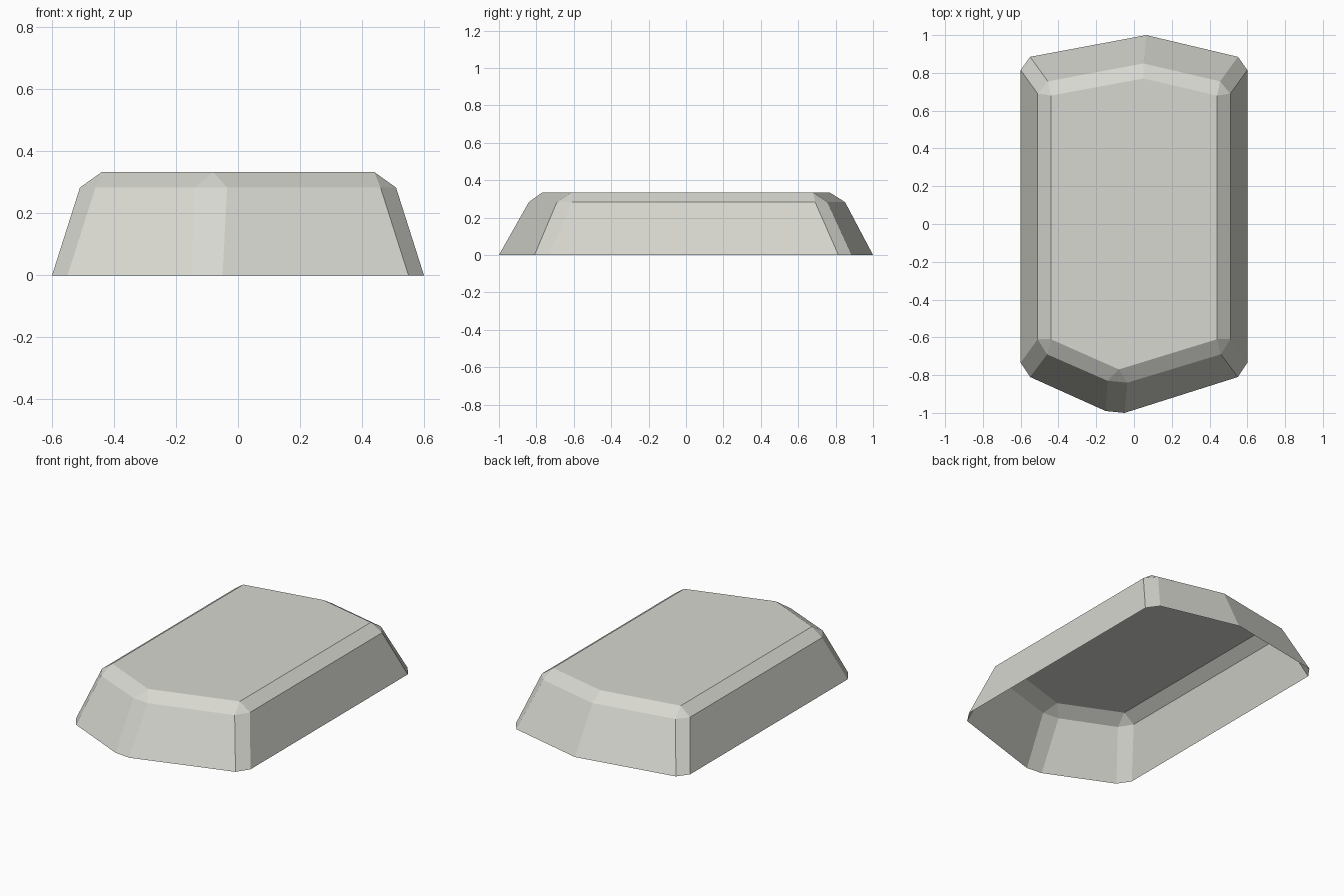
import bpy
import bmesh

cube = bpy.data.objects.get("Cube")
if cube:
    bpy.data.objects.remove(cube, do_unlink=True)


def make_material(name, colour):
    material = bpy.data.materials.new(name)
    material.use_nodes = True
    material.diffuse_color = colour
    shader = material.node_tree.nodes["Principled BSDF"]
    shader.inputs["Base Color"].default_value = colour
    shader.inputs["Roughness"].default_value = 0.8
    return material


def outline(front_tip, corners, back_tip):
    """Closed loop: front tip, left side, back tip, mirrored right side."""
    mirrored = [(-x, y) for x, y in reversed(corners)]
    return front_tip + corners + back_tip + mirrored


def add_ring(bm, points, height):
    return [bm.verts.new((x, y, height)) for x, y in points]


def bridge(bm, lower, upper):
    """Join two loops; repeated upper vertices collapse quads to triangles."""
    count = len(lower)
    for i in range(count):
        j = (i + 1) % count
        corners = [lower[i], lower[j], upper[j], upper[i]]
        bm.faces.new(list(dict.fromkeys(corners)))


# Outlines of the base, the shoulder and the flat top
base = outline([(-0.15, -0.99), (-0.05, -1.0)],
               [(0.55, -0.81), (0.6, -0.735), (0.6, 0.815), (0.55, 0.885)],
               [(0.065, 1.0)])
shoulder = outline([(-0.14, -0.83), (-0.035, -0.84)],
                   [(0.46, -0.69), (0.51, -0.61), (0.51, 0.69), (0.456, 0.755)],
                   [(0.05, 0.85)])
top = outline([(-0.08, -0.77)], [(0.44, -0.61), (0.44, 0.68)], [(0.05, 0.77)])

# Open-bottomed shell: sloping walls, chamfered rim and flat top
bm = bmesh.new()
base_ring = add_ring(bm, base, 0)
shoulder_ring = add_ring(bm, shoulder, 0.283)
top_ring = add_ring(bm, top, 0.333)
bridge(bm, base_ring, shoulder_ring)

# Paired shoulder points share one top corner; the back tip stays single
tip, *rest = top_ring
back = rest[2]
paired = [v for v in top_ring for _ in range(1 if v is back else 2)]
bridge(bm, shoulder_ring, paired)
bm.faces.new(top_ring)

mesh = bpy.data.meshes.new("shell")
bm.to_mesh(mesh)
bm.free()
mesh.materials.append(make_material("warm_pale_grey", (0.68, 0.68, 0.63, 1)))
shell = bpy.data.objects.new("shell", mesh)
bpy.context.collection.objects.link(shell)
